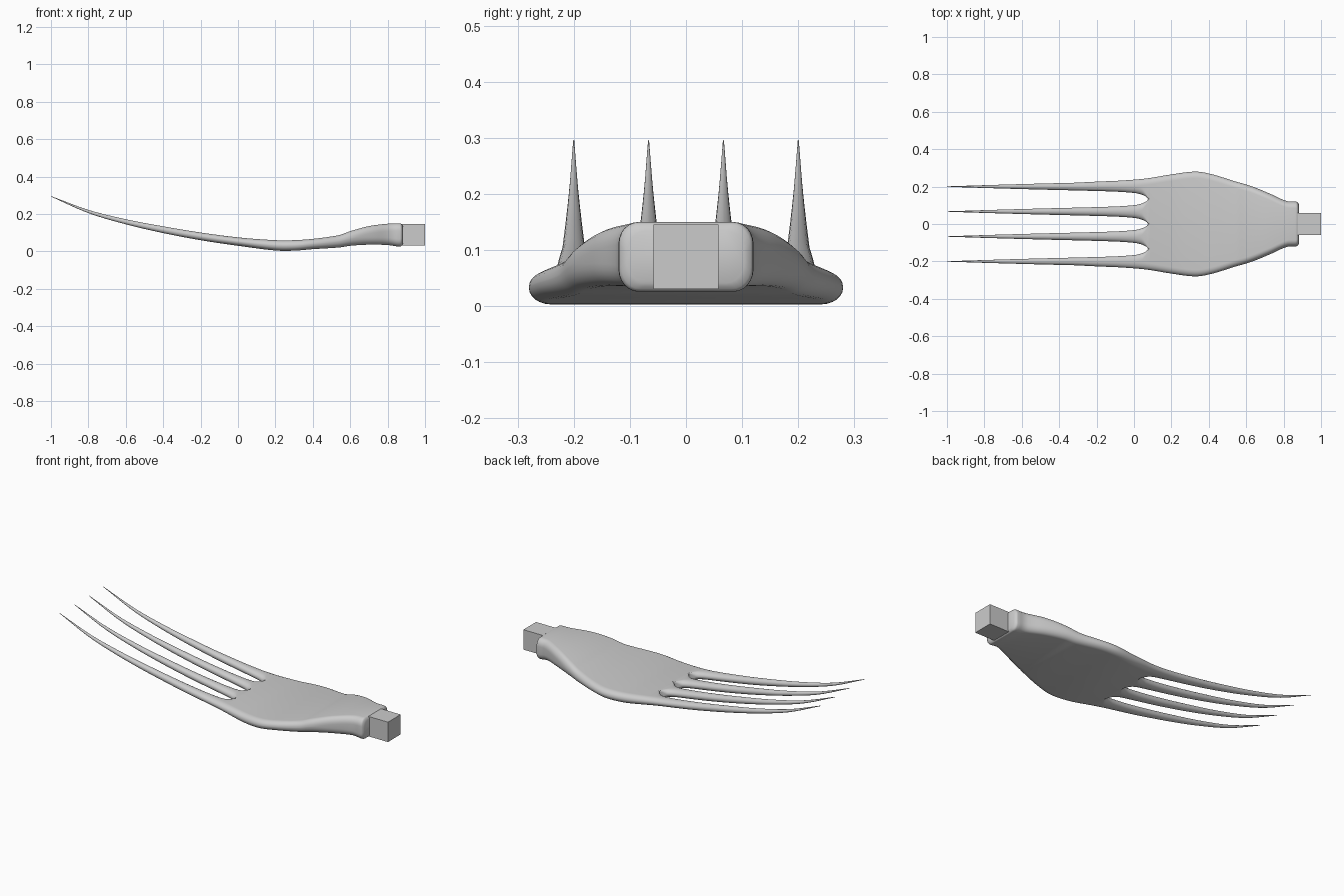
import bpy, bmesh, math
from mathutils import Vector

cube = bpy.data.objects.get("Cube")
if cube:
    bpy.data.objects.remove(cube, do_unlink=True)

steel = bpy.data.materials.new("brushed steel grey")
steel.use_nodes = True
GREY = (0.6, 0.6, 0.6, 1)
steel.diffuse_color = GREY
steel.node_tree.nodes["Principled BSDF"].inputs["Base Color"].default_value = GREY

# Side profile: x, top z, bottom z
SIDE = [(-1, .296, .293), (-.8, .222, .205), (-.6, .172, .145), (-.4, .134, .098),
        (-.2, .101, .06), (0, .075, .03), (.2, .06, .005), (.3, .06, .004),
        (.4, .067, .012), (.54, .087, .021), (.6, .108, .03), (.7, .135, .036),
        (.8, .148, .034), (.86, .15, .026), (.874, .147, .029), (.882, .135, .041)]
# Half width of the palm
PALM = [(-.1, .232), (0, .237), (.085, .246), (.2, .265), (.33, .28), (.42, .265), (.54, .228),
        (.62, .205), (.72, .165), (.815, .123), (.86, .12), (.874, .117), (.882, .105)]
# Half width of a tine, flaring to close the slots
TINE = [(-1, .001), (-.75, .009), (-.5, .016), (-.3, .021), (-.1, .027), (0, .034),
        (.035, .041), (.06, .051), (.07, .059), (.076, .0667), (.085, .0667)]
JOIN = .085
PITCH = .1334


def curve(table, x, col=1):
    """Smooth curve through a table of stations."""
    n = len(table)
    i = max(0, min(n - 2, sum(row[0] <= x for row in table) - 1))

    def slope(k):
        a, b = table[max(k - 1, 0)], table[min(k + 1, n - 1)]
        return (b[col] - a[col]) / (b[0] - a[0])
    p, q = table[i], table[i + 1]
    h = q[0] - p[0]
    t = max(0, min(1, (x - p[0]) / h))
    return ((2*t**3 - 3*t*t + 1) * p[col] + (t**3 - 2*t*t + t) * h * slope(i)
            + (3*t*t - 2*t**3) * q[col] + (t**3 - t*t) * h * slope(i + 1))


def section(x, y0, y1, soft0=1, soft1=1):
    """Rounded rectangle across the fork; softness sets the rounding per side."""
    top, bottom = curve(SIDE, x, 1), curve(SIDE, x, 2)
    points = []
    steps = 6
    for k, (side, up) in enumerate([(1, 1), (0, 1), (0, 0), (1, 0)]):
        soft = soft1 if side else soft0
        ry = min(.035, (y1 - y0) * .49) * soft
        rz = min(.04, (top - bottom) * .48) * soft
        cy = y1 - ry if side else y0 + ry
        cz = top - rz if up else bottom + rz
        for s in range(steps + 1):
            a = math.pi / 2 * (k + s / steps)
            points.append(Vector((x, cy + ry * math.cos(a), cz + rz * math.sin(a))))
    return points


def loft(bm, sections):
    rings = [[bm.verts.new(p) for p in s] for s in sections]
    n = len(rings[0])
    for a, b in zip(rings, rings[1:]):
        for i in range(n):
            j = (i + 1) % n
            bm.faces.new((a[i], a[j], b[j], b[i]))
    bm.faces.new(rings[0])
    bm.faces.new(rings[-1][::-1])


def finish(name, bm, smooth=True):
    bmesh.ops.recalc_face_normals(bm, faces=bm.faces)
    mesh = bpy.data.meshes.new(name)
    bm.to_mesh(mesh)
    bm.free()
    mesh.materials.append(steel)
    obj = bpy.data.objects.new(name, mesh)
    bpy.context.collection.objects.link(obj)
    if smooth:
        bpy.ops.object.select_all(action='DESELECT')
        obj.select_set(True)
        bpy.context.view_layer.objects.active = obj
        bpy.ops.object.shade_smooth_by_angle(angle=math.radians(50))


def spread(a, b, n):
    return [a + (b - a) * i / n for i in range(n + 1)]


# Palm with its raised neck
bm = bmesh.new()
loft(bm, [section(x, -curve(PALM, x), curve(PALM, x))
          for x in spread(JOIN, .84, 44) + spread(.85, .882, 10)])
finish("palm", bm)

# Four tapering tines that widen into the palm
for row, name in enumerate(["tine_outer_right", "tine_inner_right",
                            "tine_inner_left", "tine_outer_left"]):
    y = (row - 1.5) * PITCH
    rings = []
    for x in spread(-1, 0, 40) + spread(.006, .06, 9) + spread(.062, JOIN, 12):
        w = curve(TINE, x)
        soft = max(.02, min(1, (JOIN - x) / .04))
        y0, y1, soft0, soft1 = y - w, y + w, soft, soft
        # Outer edges follow the palm outline near the root
        blend = max(0, min(1, (x + .3) / .3))
        edge = w + (curve(PALM, x) - 1.5 * PITCH - w) * blend
        if row == 0:
            y0, soft0 = y - edge, 1
        if row == 3:
            y1, soft1 = y + edge, 1
        rings.append(section(x, y0, y1, soft0, soft1))
    bm = bmesh.new()
    loft(bm, rings)
    finish(name, bm)

# Square tang for the handle
bm = bmesh.new()
bmesh.ops.create_cube(bm, size=1)
for v in bm.verts:
    v.co = Vector((.925 + v.co.x * .15, v.co.y * .116, .0885 + v.co.z * .115))
finish("handle_tang", bm, smooth=False)
